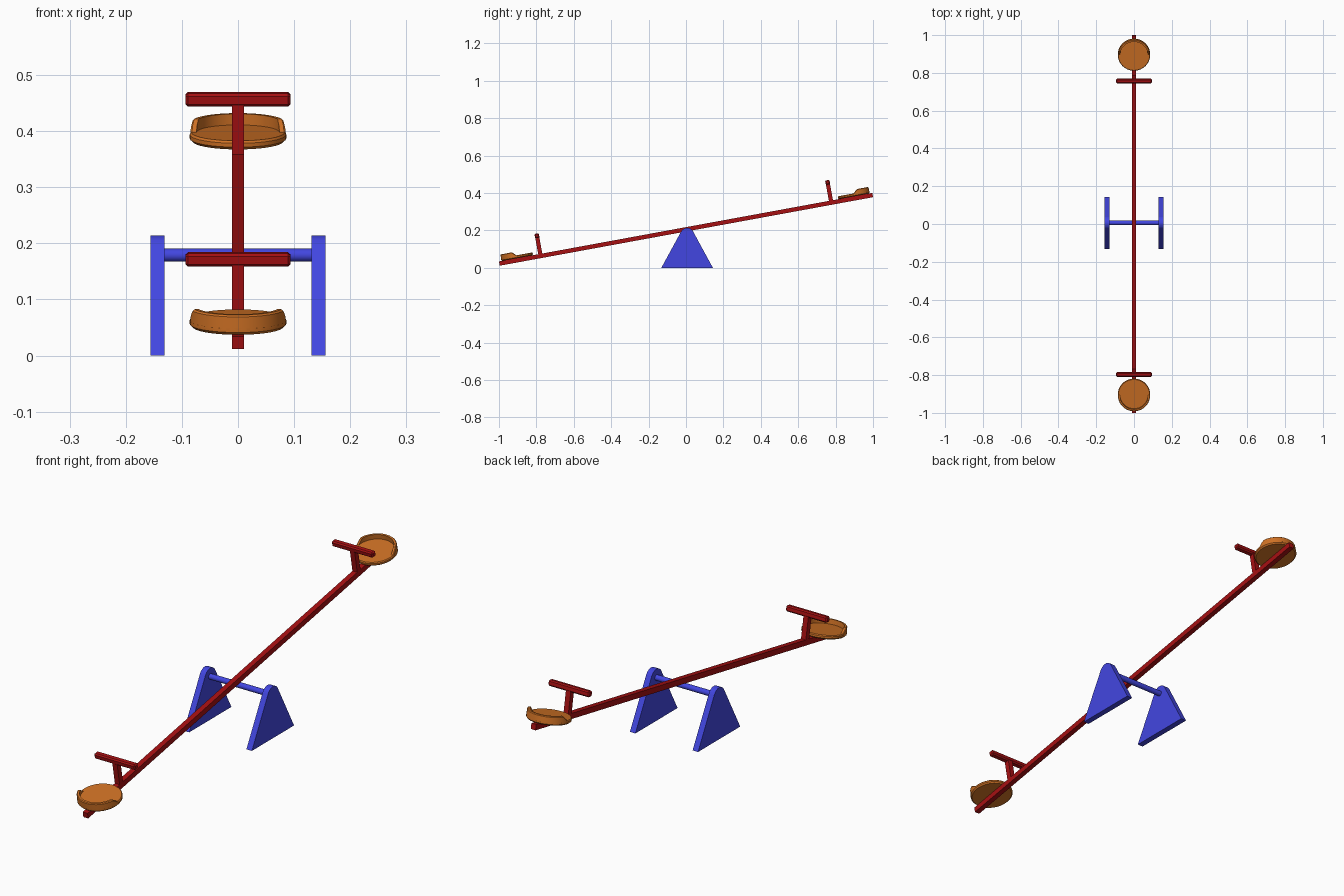
import bpy, bmesh, math
from mathutils import Matrix, Vector

if "Cube" in bpy.data.objects:
    bpy.data.objects.remove(bpy.data.objects["Cube"])

TILT = math.radians(10.4)
# plank frame: local y runs along the plank, local z is perpendicular to it
FRAME = Matrix.Translation((0, 0, 0.206)) @ Matrix.Rotation(TILT, 4, 'X')


def material(name, rgb):
    m = bpy.data.materials.new(name)
    m.diffuse_color = (*rgb, 1)
    m.use_nodes = True
    m.node_tree.nodes["Principled BSDF"].inputs["Base Color"].default_value = m.diffuse_color
    return m


RED = material("dark red", (0.38, 0.005, 0.006))
BLUE = material("blue", (0.055, 0.062, 0.75))
ORANGE = material("orange", (0.62, 0.165, 0.018))


def finish(bm, name, mat, matrix=Matrix(), smooth=False):
    bmesh.ops.recalc_face_normals(bm, faces=bm.faces)
    me = bpy.data.meshes.new(name)
    bm.to_mesh(me)
    bm.free()
    me.transform(matrix)
    me.materials.append(mat)
    ob = bpy.data.objects.new(name, me)
    bpy.context.collection.objects.link(ob)
    if smooth:
        bpy.context.view_layer.objects.active = ob
        ob.select_set(True)
        bpy.ops.object.shade_smooth_by_angle(angle=math.radians(30))
        ob.select_set(False)
    return ob


def box(name, size, loc, mat, bevel=0):
    bm = bmesh.new()
    bmesh.ops.create_cube(bm, size=1, matrix=Matrix.Translation(loc) @ Matrix.Diagonal((*size, 1)))
    if bevel:
        bmesh.ops.bevel(bm, geom=bm.edges[:], offset=bevel, segments=1, affect='EDGES')
    return finish(bm, name, mat, FRAME)


def loft(bm, rings, closed):
    """Bridge successive rings of points; optionally cap both ends."""
    vs = [[bm.verts.new(p) for p in ring] for ring in rings]
    n = len(vs[0])
    for a, b in zip(vs, vs[1:]):
        for i in range(n):
            j = (i + 1) % n
            bm.faces.new((a[i], a[j], b[j], b[i]))
    if closed:
        bm.faces.new(vs[0])
        bm.faces.new(vs[-1])


def seat(name, side):
    place = FRAME @ Matrix.Translation((0, side * 0.915, 0))
    # round seat pan
    bm = bmesh.new()
    n = 32
    rings = [[(r * math.cos(math.tau * i / n), r * math.sin(math.tau * i / n), z) for i in range(n)]
             for r, z in ((0.081, 0.011), (0.086, 0.016), (0.086, 0.023), (0.083, 0.027))]
    loft(bm, rings, True)
    finish(bm, name + "_pan", ORANGE, place, True)
    # raised lip around the outer half, ramping up at both ends
    bm = bmesh.new()
    rings = []
    steps = 20
    for i in range(steps + 1):
        a = math.pi * i / steps
        c, s = math.cos(a), math.sin(a) * side
        top = 0.026 + 0.021 * min(1, abs(s) / 0.3)
        rings.append([(r * c, r * s, z) for r, z in
                      ((0.074, 0.02), (0.086, 0.02), (0.085, top - 0.003), (0.082, top), (0.074, top))])
    loft(bm, rings, True)
    finish(bm, name + "_lip", ORANGE, place, True)


def side_support(name, side):
    # triangular plate with a rounded top around the axle
    cy, cz, r, half = 0.006, 0.178, 0.036, 0.138
    d = math.hypot(half, cz)
    # angle of the tangent point seen from the axle centre
    t = math.atan2(-cz, half) + math.acos(r / d)
    prof = [(-half, 0), (half, 0)]
    for i in range(11):
        a = t + (math.pi - 2 * t) * i / 10
        prof.append((r * math.cos(a), cz + r * math.sin(a)))
    bm = bmesh.new()
    loft(bm, [[(side * x, cy + y, z) for y, z in prof] for x in (0.131, 0.156)], True)
    finish(bm, name, BLUE)


# plank
box("plank", (0.022, 2.029, 0.023), (0, 0, 0), RED)

# axle
bm = bmesh.new()
bmesh.ops.create_cone(bm, cap_ends=True, segments=24, radius1=0.0115, radius2=0.0115, depth=0.27,
                      matrix=Matrix.Translation((0, 0.006, 0.179)) @ Matrix.Rotation(math.pi / 2, 4, 'Y'))
finish(bm, "axle", BLUE, smooth=True)

# mirrored pairs
for side, tag in ((-1, "front"), (1, "back")):
    box(tag + "_handle_post", (0.022, 0.022, 0.1), (0, side * 0.79, 0.058), RED)
    box(tag + "_handle_bar", (0.188, 0.024, 0.024), (0, side * 0.79, 0.110), RED, 0.005)
    seat(tag + "_seat", side)
for side, tag in ((-1, "left"), (1, "right")):
    side_support(tag + "_support", side)
